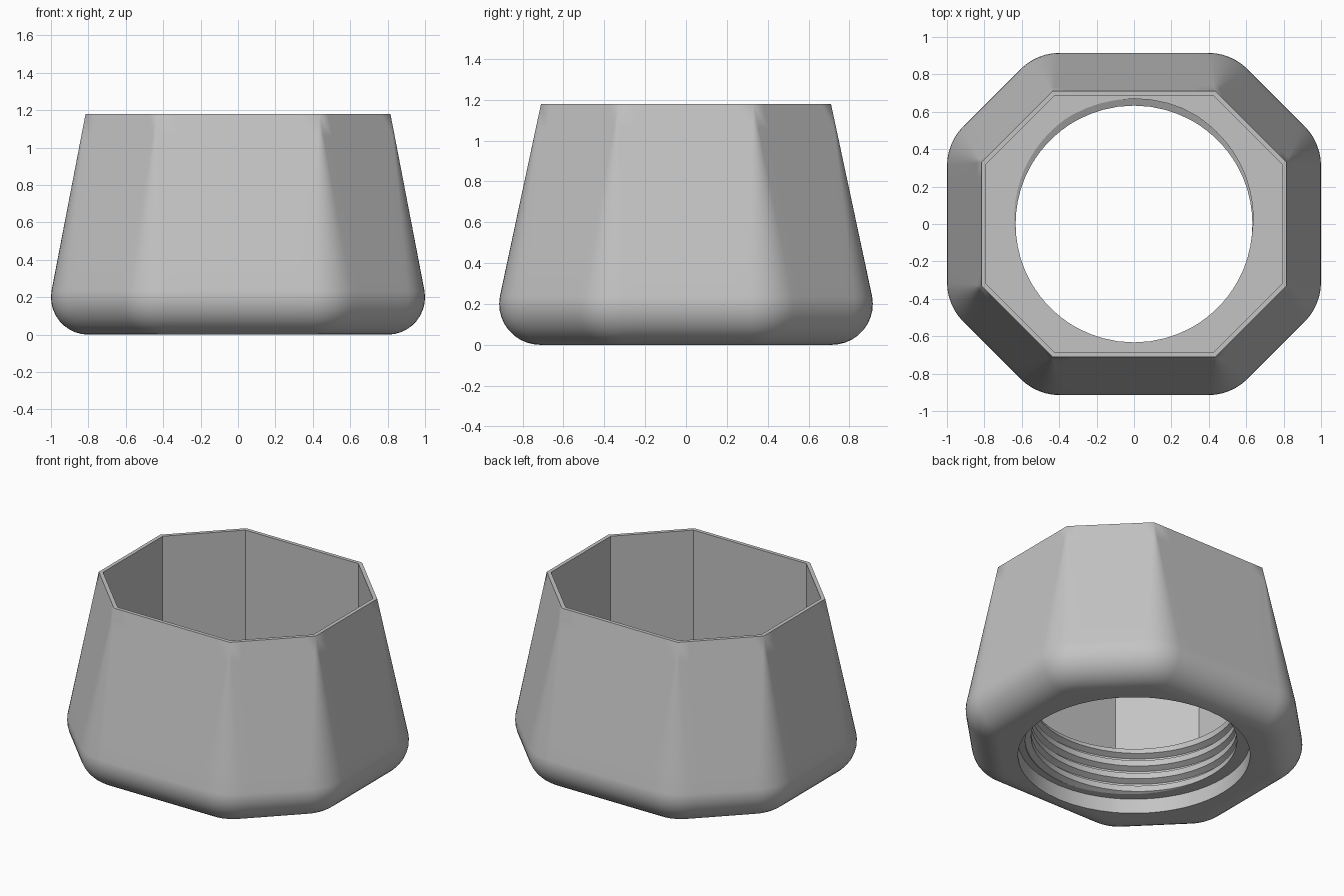
import bpy, bmesh, math

if "Cube" in bpy.data.objects:
    bpy.data.objects.remove(bpy.data.objects["Cube"], do_unlink=True)

HEIGHT, FILLET, CORNER = 1.18, 0.20, 0.30
TOP = (0.815, 0.71, 1.145)      # half width, half depth, x+y limit of the cut corners
BASE = (1.0, 0.915, 1.435)
WALL, FLOOR, BORE, BORE_DEPTH = 0.025, 0.41, 0.714, 0.10
CREST, ROOT, PITCH, PHASE = 0.633, 0.67, 0.09, 0.208
ARC, FLAT = 6, 8                # segments per rounded corner and per flat side


def inset(size, d):
    return (size[0] - d, size[1] - d, size[2] - d * math.sqrt(2))


def octagon(size, r, z):
    """Closed ring around an octagon whose corners are rounded by r."""
    x, y, s = inset(size, r)
    quarter = [(x, s - x), (s - y, y)]
    corners = quarter + [(-a, b) for a, b in reversed(quarter)]
    corners += [(-a, -b) for a, b in corners]
    arcs = []
    for i, (cx, cy) in enumerate(corners):
        angles = [math.radians(45 * (i + j / ARC)) for j in range(ARC + 1)]
        arcs.append([(cx + r * math.cos(a), cy + r * math.sin(a)) for a in angles])
    ring = []
    for i, arc in enumerate(arcs):
        (ax, ay), (bx, by) = arc[-1], arcs[(i + 1) % 8][0]
        ring += arc
        ring += [(ax + (bx - ax) * k / FLAT, ay + (by - ay) * k / FLAT)
                 for k in range(1, FLAT)]
    ring.append(ring[0])
    return [(px, py, z) for px, py in ring]


def thread_radius(turn):
    """Trapezoid thread: flat crest, sloping flanks, flat root."""
    t = abs((turn + 0.5) % 1 - 0.5)          # 0 at crest, 0.5 at root
    f = min(max((t - 0.22) / 0.20, 0), 1)
    return CREST + (ROOT - CREST) * f


rows = []

# Tapered outer wall, corners becoming rounder towards the base
z_low = FILLET * (1 + math.sin(math.radians(10.5)))
d_low = FILLET * (1 - math.cos(math.radians(10.5)))
low = inset(BASE, d_low)
for k in range(8):
    t = k / 8
    size = [a + (b - a) * t for a, b in zip(TOP, low)]
    rows.append(octagon(size, CORNER * t, HEIGHT + (z_low - HEIGHT) * t))

# Rounded bottom edge
for k in range(11):
    a = math.radians(10.5 - 100.5 * k / 10)
    d = FILLET * (1 - math.cos(a))
    rows.append(octagon(inset(BASE, d), CORNER - d, FILLET * (1 + math.sin(a))))

# Plain counterbore in the underside
angles = []
for px, py, _ in rows[-1]:
    a = math.atan2(py, px)
    while angles and a < angles[-1] - 1e-6:
        a += 2 * math.pi
    angles.append(a)
for z in (0, BORE_DEPTH):
    rows.append([(BORE * math.cos(a), BORE * math.sin(a), z) for a in angles])

# Helical thread, trimmed at the counterbore and the inner floor
for turn in range(-2, 7):
    for step in (-0.22, 0.22, 0.42, 0.58):
        row = []
        for a in angles:
            z = PITCH * (turn + step - PHASE + a / (2 * math.pi))
            z = min(max(z, BORE_DEPTH), FLOOR)
            r = thread_radius(z / PITCH - a / (2 * math.pi) + PHASE)
            row.append((r * math.cos(a), r * math.sin(a), z))
        rows.append(row)

# Inner floor, straight cavity wall and thin top rim
cavity = inset(TOP, WALL)
rows += [octagon(cavity, 0, FLOOR), octagon(cavity, 0, HEIGHT), rows[0]]

# Skin the rings into one closed shell
bm = bmesh.new()
grid = [[bm.verts.new(p) for p in row] for row in rows]
for upper, lower in zip(grid, grid[1:]):
    for i in range(len(upper) - 1):
        bm.faces.new((upper[i], lower[i], lower[i + 1], upper[i + 1]))
bmesh.ops.remove_doubles(bm, verts=bm.verts, dist=1e-5)
bmesh.ops.recalc_face_normals(bm, faces=bm.faces)
mesh = bpy.data.meshes.new("threaded_octagonal_cap")
bm.to_mesh(mesh)
bm.free()
cap = bpy.data.objects.new("threaded_octagonal_cap", mesh)
bpy.context.collection.objects.link(cap)

# Plain grey finish
grey = bpy.data.materials.new("light_grey")
grey.use_nodes = True
colour = (0.55, 0.55, 0.55, 1)
grey.diffuse_color = colour
grey.node_tree.nodes["Principled BSDF"].inputs["Base Color"].default_value = colour
mesh.materials.append(grey)

# Smooth rounded areas, crisp edges elsewhere
bpy.ops.object.select_all(action="DESELECT")
cap.select_set(True)
bpy.context.view_layer.objects.active = cap
bpy.ops.object.shade_smooth_by_angle(angle=math.radians(25))
normals = cap.modifiers.new("weighted_normals", "WEIGHTED_NORMAL")
normals.keep_sharp = True
